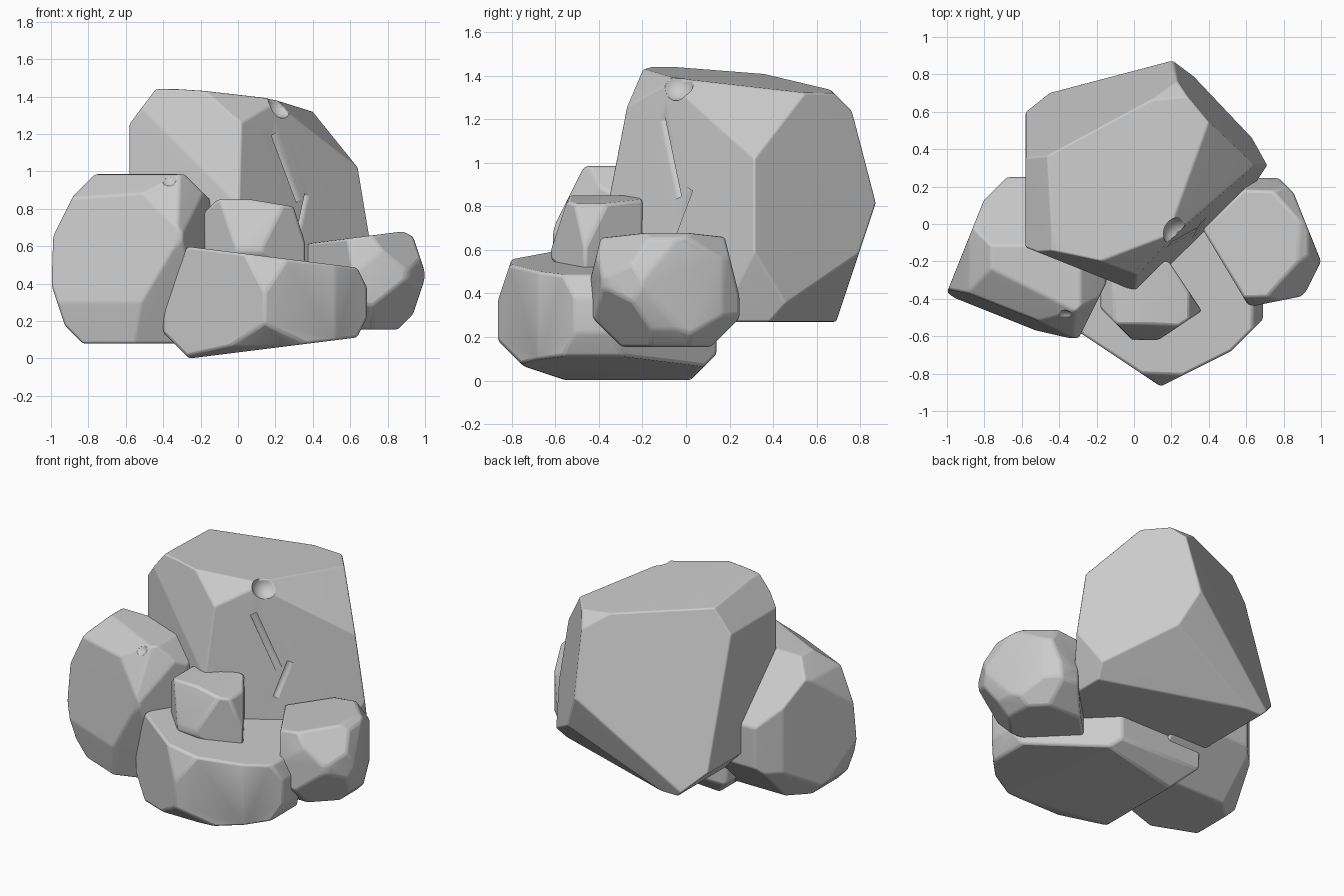
import bpy, bmesh, math
from mathutils import Vector, Matrix

if "Cube" in bpy.data.objects:
    bpy.data.objects.remove(bpy.data.objects["Cube"], do_unlink=True)

EAST, BACK, UP = Vector((1, 0, 0)), Vector((0, 1, 0)), Vector((0, 0, 1))
WEST, FRONT, DOWN = -EAST, -BACK, -UP

GREY = (0.6, 0.6, 0.6, 1)
stone = bpy.data.materials.new("stone_grey")
stone.use_nodes = True
stone.diffuse_color = GREY
stone.node_tree.nodes["Principled BSDF"].inputs["Base Color"].default_value = GREY


def finish(name, bm):
    mesh = bpy.data.meshes.new(name)
    bm.to_mesh(mesh)
    bm.free()
    mesh.materials.append(stone)
    obj = bpy.data.objects.new(name, mesh)
    bpy.context.collection.objects.link(obj)
    return obj


def boulder(name, *cuts, soften=0.014):
    """Chisel a block: each cut keeps the points whose dot with its direction is below its reach."""
    bm = bmesh.new()
    bmesh.ops.create_cube(bm, size=4)
    for direction, reach in cuts:
        bmesh.ops.bisect_plane(
            bm, geom=bm.verts[:] + bm.edges[:] + bm.faces[:], clear_outer=True,
            plane_co=direction * reach / direction.length_squared, plane_no=direction)
        rim = [e for e in bm.edges if e.is_boundary]
        bmesh.ops.holes_fill(bm, edges=rim, sides=0)
    bmesh.ops.remove_doubles(bm, verts=bm.verts, dist=0.015)
    bmesh.ops.recalc_face_normals(bm, faces=bm.faces)
    obj = finish(name, bm)
    bevel = obj.modifiers.new("worn_edges", "BEVEL")
    bevel.width, bevel.segments = soften, 2
    bevel.limit_method, bevel.angle_limit = "ANGLE", math.radians(10)
    bpy.ops.object.select_all(action="DESELECT")
    obj.select_set(True)
    bpy.context.view_layer.objects.active = obj
    bpy.ops.object.shade_smooth_by_angle(angle=math.radians(30))
    return obj


def carve(rock, cutter):
    cutter.hide_render = True
    cutter.display_type = "WIRE"
    cut = rock.modifiers.new(cutter.name, "BOOLEAN")
    cut.operation, cut.object, cut.solver = "DIFFERENCE", cutter, "EXACT"


def hollow(rock, name, centre, radius):
    bm = bmesh.new()
    bmesh.ops.create_uvsphere(bm, u_segments=32, v_segments=16, radius=radius)
    bmesh.ops.translate(bm, verts=bm.verts, vec=centre)
    carve(rock, finish(name, bm))


def groove(rock, name, start, end, outward, width=0.04, depth=0.09):
    a, b = Vector(start), Vector(end)
    along = (b - a).normalized()
    side = along.cross(outward).normalized()
    out = side.cross(along)
    frame = Matrix((along * (b - a).length, side * width, out * depth)).transposed().to_4x4()
    frame.translation = (a + b) / 2
    bm = bmesh.new()
    bmesh.ops.create_cube(bm, size=1, matrix=frame)
    bmesh.ops.recalc_face_normals(bm, faces=bm.faces)
    carve(rock, finish(name, bm))


# Tall boulder at the back
tall = boulder(
    "tall_boulder",
    (6 * EAST + 6 * FRONT + UP, 3),
    (WEST + 5 * FRONT + UP, 2.6),
    (2 * WEST + 5 * FRONT, 1.78),
    (WEST + 4 * FRONT + DOWN, 0.56),
    (WEST, 0.58),
    (4 * WEST + 3 * UP, 6.08),
    (UP, 1.44),
    (EAST + BACK + 12 * UP, 16.8),
    (4 * EAST + FRONT + 4 * UP, 6.34),
    (EAST + 2 * FRONT + 2 * UP, 3.08),
    (6 * EAST + 5 * BACK + UP, 6.45),
    (3 * EAST + DOWN, 1.55),
    (5 * WEST + 10 * BACK + 3 * UP, 10.2),
    (EAST + 3 * BACK + 3 * DOWN, 0.95),
    (4 * BACK + UP, 4.3),
    (BACK + UP, 2),
    (3 * BACK + DOWN, 1.8),
    (WEST + DOWN, 0.15),
    (DOWN, -0.27))

# Boulder on the west side
side = boulder(
    "side_boulder",
    (4 * WEST + 10 * FRONT + UP, 8.1),
    (2 * WEST + 5 * FRONT + DOWN, 3.6),
    (EAST + 3 * FRONT + DOWN, 0.9),
    (2 * FRONT + UP, 1.92),
    (FRONT, 0.61),
    (WEST, 1),
    (5 * WEST + 2 * BACK, 4.27),
    (2 * WEST + UP, 2.63),
    (WEST + UP, 1.75),
    (3 * WEST + DOWN, 2.6),
    (WEST + DOWN, 0.75),
    (UP, 0.985),
    (WEST + 2 * FRONT + 3 * UP, 4.2),
    (EAST + UP, 0.7),
    (2 * EAST + FRONT, 0.02),
    (EAST, -0.15),
    (2 * EAST + 2 * FRONT + UP, 1.3),
    (BACK, 0.25),
    (WEST + BACK, 0.93),
    (BACK + UP, 0.87),
    (BACK + DOWN, -0.1),
    (WEST + BACK + DOWN, 0.62),
    (DOWN, -0.08))

# Broad base rock at the front
boulder(
    "base_rock",
    (2 * WEST + 3 * FRONT, 2.32),
    (3 * FRONT + UP, 2.96),
    (EAST + 2 * FRONT, 1.88),
    (EAST + FRONT, 1.2),
    (EAST, 0.69),
    (2 * EAST + UP, 1.76),
    (2 * EAST + DOWN, 1.16),
    (EAST + 8 * UP, 4.52),
    (2 * WEST + UP, 1.14),
    (WEST, 0.4),
    (WEST + DOWN, 0.26),
    (EAST + 8 * DOWN, -0.26),
    (FRONT + DOWN, 0.68),
    (FRONT + 3 * DOWN, 0.55),
    (BACK, 0.14),
    (BACK + DOWN, 0.02),
    (EAST + BACK, 0.35))

# Rounded rock on the east side
boulder(
    "round_rock",
    (WEST + 8 * UP, 4.55),
    (5 * EAST + 2 * BACK, 4.6),
    (3 * EAST + UP, 3.46),
    (EAST + 2 * UP, 2.24),
    (3 * EAST + DOWN, 2.57),
    (EAST + DOWN, 0.7),
    (2 * EAST + FRONT, 2.2),
    (EAST + FRONT, 1.28),
    (EAST + 5 * FRONT, 2.83),
    (4 * FRONT + UP, 2.22),
    (FRONT + DOWN, 0.14),
    (EAST + FRONT + DOWN, 0.86),
    (EAST + FRONT + UP, 1.76),
    (EAST + BACK + UP, 1.58),
    (EAST + BACK + DOWN, 0.72),
    (5 * WEST + 3 * FRONT, -1.75),
    (BACK, 0.245),
    (EAST + BACK, 1.02),
    (4 * BACK + UP, 1.37),
    (BACK + DOWN, -0.04),
    (WEST + BACK, -0.4),
    (DOWN, -0.155))

# Small block resting on the base rock
boulder(
    "small_block",
    (EAST + 6 * UP, 5.17),
    (UP, 0.85),
    (WEST + UP, 0.96),
    (WEST, 0.18),
    (WEST + FRONT, 0.63),
    (FRONT, 0.62),
    (2 * EAST + 3 * FRONT, 2.12),
    (3 * EAST + 2 * BACK, 0.16),
    (3 * EAST + UP, 1.7),
    (3 * FRONT + UP, 2.46),
    (FRONT + DOWN, 0.06),
    (BACK, -0.2),
    (DOWN, -0.48))

# Weathered hollows and the crack
hollow(tall, "tall_hollow_cutter", (0.24, -0.05, 1.37), 0.085)
hollow(side, "side_hollow_cutter", (-0.37, -0.51, 0.97), 0.05)
groove(tall, "upper_crack_cutter", (0.2, -0.12, 1.2), (0.33, -0.04, 0.84), EAST + FRONT)
groove(tall, "lower_crack_cutter", (0.38, 0.01, 0.88), (0.33, -0.07, 0.66), EAST + FRONT)

# Even shading over the carved faces
for rock in (tall, side):
    rock.modifiers.new("even_shading", "WEIGHTED_NORMAL")
